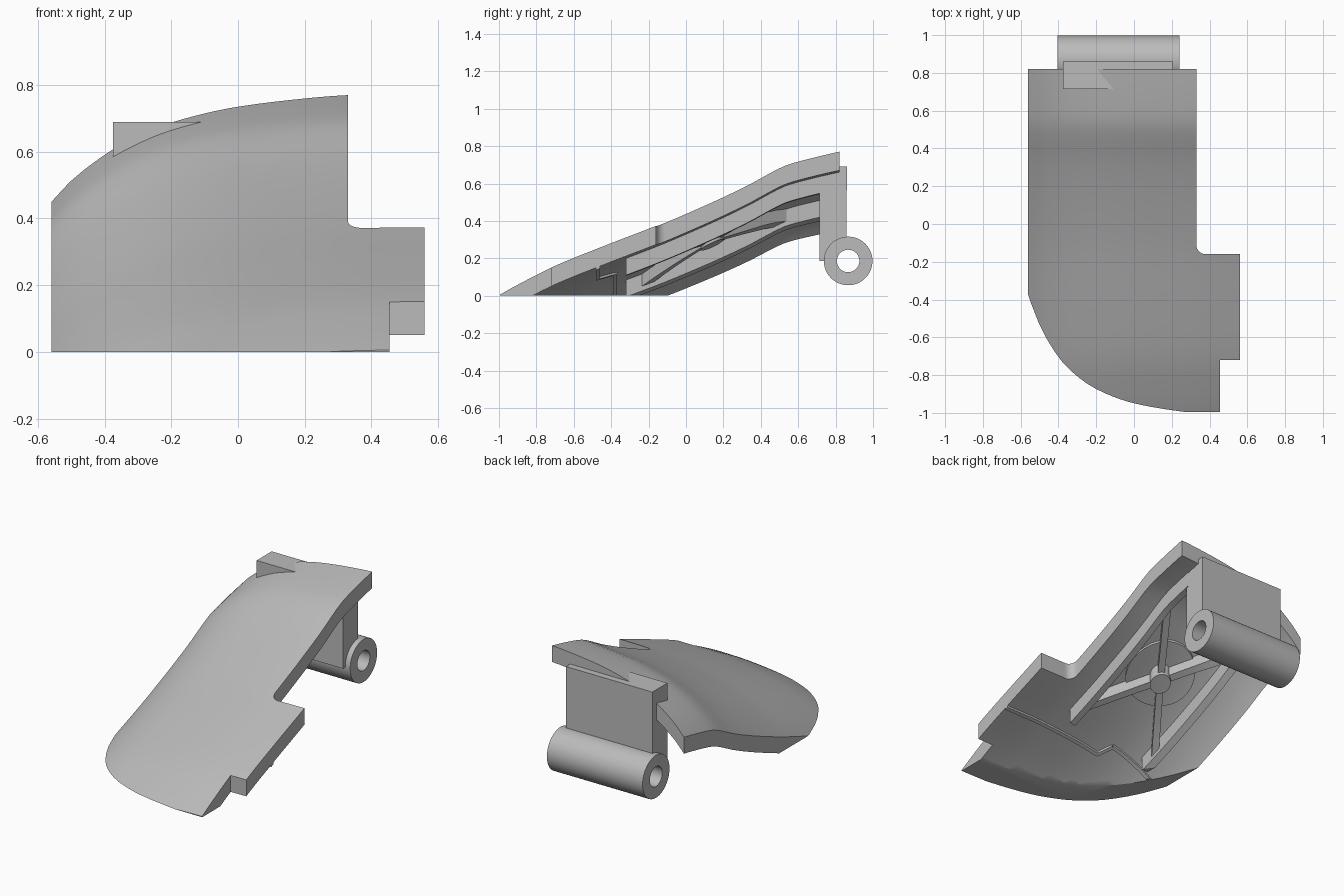
import bpy, bmesh, math
from mathutils import Vector

if "Cube" in bpy.data.objects:
    bpy.data.objects.remove(bpy.data.objects["Cube"])

grey = bpy.data.materials.new("grey plastic")
grey.diffuse_color = (0.5, 0.5, 0.5, 1)
grey.use_nodes = True
grey.node_tree.nodes["Principled BSDF"].inputs["Base Color"].default_value = grey.diffuse_color

# Long profile (y, z) of the crown and how far the skin drops towards the left (x, drop)
CROWN = [(-1.1, -.062), (-1, 0), (-.9, .056), (-.71, .152), (-.45, .258), (-.16, .37), (0, .437),
         (.19, .522), (.34, .595), (.44, .65), (.53, .695), (.65, .73), (.82, .77), (.9, .785)]
DROP = [(-.62, .40), (-.56, .32), (-.5, .255), (-.44, .207), (-.375, .162), (-.28, .113), (-.2, .082),
        (-.08, .05), (.03, .03), (.2, .01), (.33, 0), (.56, -.004), (.7, -.004)]


def curve(points, t):
    """Smooth cubic interpolation through points."""
    n = len(points)
    i = max(0, min(n - 2, sum(1 for p in points if p[0] <= t) - 1))
    def slope(k):
        a, b = points[max(k - 1, 0)], points[min(k + 1, n - 1)]
        return (b[1] - a[1]) / (b[0] - a[0])
    (x0, y0), (x1, y1) = points[i], points[i + 1]
    h = x1 - x0
    s = (t - x0) / h
    return ((2*s**3 - 3*s**2 + 1) * y0 + (s**3 - 2*s**2 + s) * h * slope(i)
            + (3*s**2 - 2*s**3) * y1 + (s**3 - s**2) * h * slope(i + 1))


def skin(x, y):
    return curve(CROWN, y) - curve(DROP, x) * (.93 + .09 * y)


def finish(name, bm, angle=30):
    bmesh.ops.recalc_face_normals(bm, faces=bm.faces)
    mesh = bpy.data.meshes.new(name)
    bm.to_mesh(mesh)
    bm.free()
    ob = bpy.data.objects.new(name, mesh)
    bpy.context.collection.objects.link(ob)
    mesh.materials.append(grey)
    bpy.ops.object.select_all(action='DESELECT')
    ob.select_set(True)
    bpy.context.view_layer.objects.active = ob
    bpy.ops.object.shade_smooth_by_angle(angle=math.radians(angle))
    return ob


def drape(name, outline, top, bottom, step=.043):
    """Plan outline given thickness between two offsets from the skin, cut flat at the ground."""
    bm = bmesh.new()
    bm.faces.new([bm.verts.new((x, y, 0)) for x, y in outline])
    for axis in (0, 1):
        for i in range(-30, 30):
            co, no = Vector((0, 0, 0)), Vector((0, 0, 0))
            co[axis], no[axis] = i * step + .0113, 1
            bmesh.ops.bisect_plane(bm, geom=bm.verts[:] + bm.edges[:] + bm.faces[:],
                                   dist=1e-5, plane_co=co, plane_no=no)
    lower = bm.verts[:]
    ext = bmesh.ops.extrude_face_region(bm, geom=bm.faces[:], use_keep_orig=True)
    upper = [g for g in ext['geom'] if isinstance(g, bmesh.types.BMVert)]
    for group, offset in ((lower, bottom), (upper, top)):
        for v in group:
            v.co.z = skin(v.co.x, v.co.y) + offset
    bmesh.ops.bisect_plane(bm, geom=bm.verts[:] + bm.edges[:] + bm.faces[:], dist=1e-6,
                           plane_co=(0, 0, 0), plane_no=(0, 0, -1), clear_outer=True)
    bmesh.ops.holes_fill(bm, edges=[e for e in bm.edges if e.is_boundary], sides=0)
    return finish(name, bm)


def bar(a, b, width):
    a, b = Vector(a), Vector(b)
    d = (b - a).normalized() * width / 2
    n = Vector((-d.y, d.x))
    return [a - n, b - n, b + n, a + n]


def disc(cx, cy, r, n=32):
    return [(cx + r * math.cos(2 * math.pi * i / n), cy + r * math.sin(2 * math.pi * i / n))
            for i in range(n)]


# Curved cover with side tab, filleted inner corner and front notch
fillet = [(.38 - .05 * math.cos(a), -.11 - .05 * math.sin(a))
          for a in (math.pi / 2 * i / 8 for i in range(9))]
drape("cover_shell", [(-.56, -.995), (.455, -.995), (.455, -.72), (.56, -.72), (.56, -.16)]
      + fillet[::-1] + [(.33, .82), (-.56, .82)], 0, -.1)

# Underside rails, crossed arms, hub and shallow round pad
HUB = (-.08, .14)
for side, name in ((1, "right"), (-1, "left")):
    x = HUB[0] + side * .27
    drape(name + "_rail", bar((x, -.32), (x, .73), .04), -.09, -.19)
    for end, y in (("front", -.23), ("back", .53)):
        drape(f"{name}_{end}_arm", bar(HUB, (x, y), .04), -.09, -.165)
drape("hub", disc(*HUB, .06, 24), -.09, -.18)
drape("round_pad", disc(*HUB, .2), -.09, -.112)

# Stepped seam ridge across the front underside
for i, (a, b) in enumerate((((.56, -.47), (-.12, -.47)), ((-.12, -.47), (-.16, -.38)),
                            ((-.16, -.38), (-.48, -.38)))):
    drape(f"seam_ridge_{i + 1}", bar(a, b, .02), -.09, -.112)

# Hinge bracket, hollowed around the barrel bore
CY, CZ = .867, .186
profile = [(.715, CZ), (.715, .69), (.86, .69)] + [
    (CY + .1 * math.cos(a), CZ + .1 * math.sin(a))
    for a in (math.radians(95 + 85 * i / 8) for i in range(9))]
bm = bmesh.new()
face = bm.faces.new([bm.verts.new((-.375, y, z)) for y, z in profile])
ext = bmesh.ops.extrude_face_region(bm, geom=[face], use_keep_orig=True)
bmesh.ops.translate(bm, vec=(.582, 0, 0),
                    verts=[g for g in ext['geom'] if isinstance(g, bmesh.types.BMVert)])
finish("hinge_bracket", bm)

# Hinge barrel: tube along x
N = 48
bm = bmesh.new()
rings = [[bm.verts.new((x, y, z)) for y, z in disc(CY, CZ, r, N)]
         for x, r in ((-.405, .13), (.24, .13), (.24, .06), (-.405, .06))]
for k in range(4):
    a, b = rings[k], rings[(k + 1) % 4]
    for i in range(N):
        j = (i + 1) % N
        bm.faces.new((a[i], a[j], b[j], b[i]))
finish("hinge_barrel", bm)
